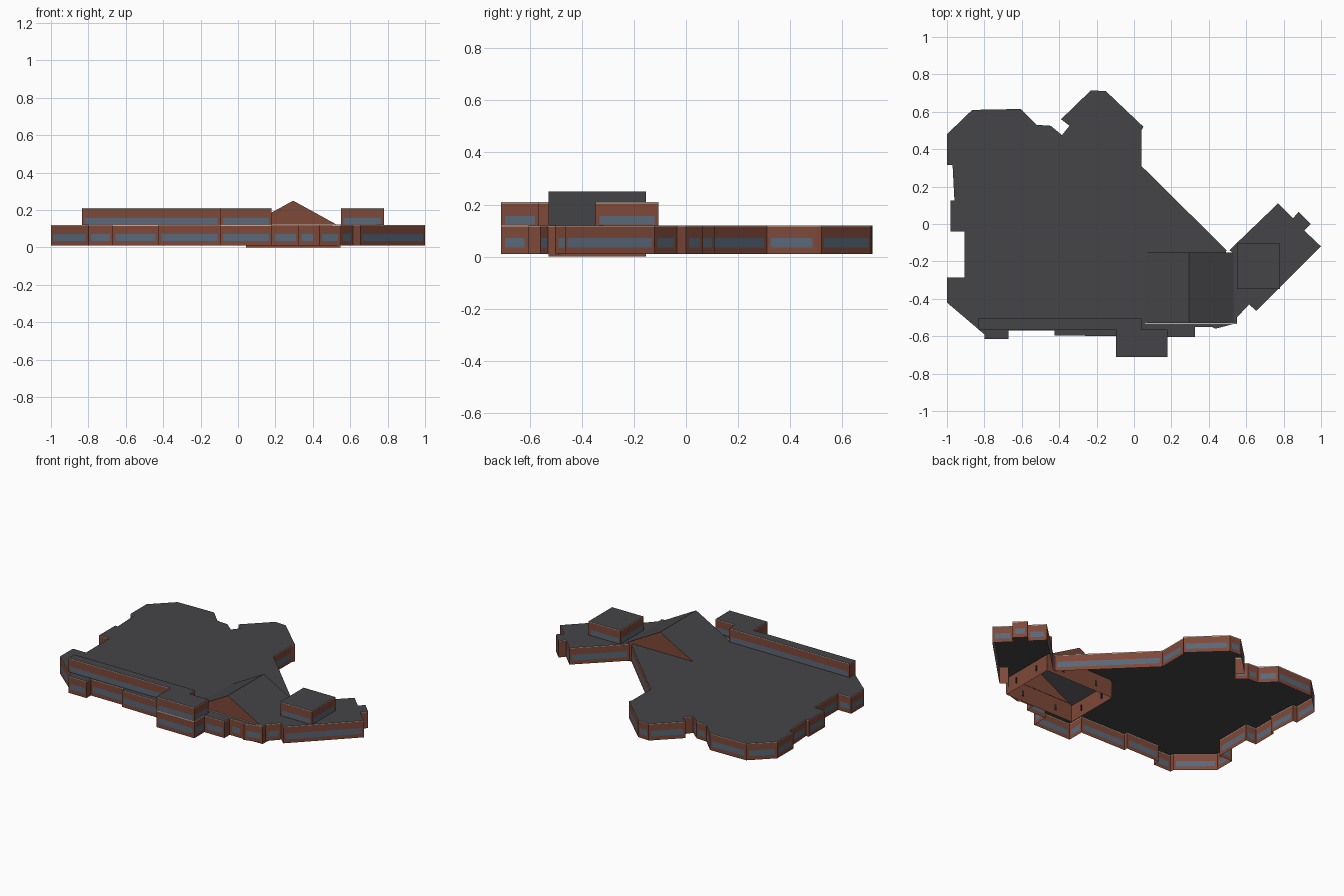
import bpy, bmesh
from mathutils import Vector

if "Cube" in bpy.data.objects:
    bpy.data.objects.remove(bpy.data.objects["Cube"], do_unlink=True)


def material(name, colour):
    m = bpy.data.materials.new(name)
    m.use_nodes = True
    rgba = (*colour, 1)
    m.diffuse_color = rgba
    m.node_tree.nodes["Principled BSDF"].inputs["Base Color"].default_value = rgba
    return m


MATS = [material("brick", (0.21, 0.065, 0.04)),
        material("window_glass", (0.10, 0.14, 0.19)),
        material("slate_roof", (0.06, 0.06, 0.066)),
        material("pale_trim", (0.50, 0.47, 0.39)),
        material("dark_glass", (0.02, 0.022, 0.03))]
BRICK, GLASS, SLATE, TRIM, DARK = range(5)


def finish(name, bm):
    bmesh.ops.remove_doubles(bm, verts=bm.verts, dist=0.0001)
    mesh = bpy.data.meshes.new(name)
    bm.to_mesh(mesh)
    bm.free()
    for m in MATS:
        mesh.materials.append(m)
    obj = bpy.data.objects.new(name, mesh)
    bpy.context.collection.objects.link(obj)
    return obj


def face(bm, points, mat):
    f = bm.faces.new([bm.verts.new(p) for p in points])
    f.material_index = mat


def wall(bm, a, b, rows):
    """Wall from a to b; the second row holds a glass band, the last the trim."""
    a, b = Vector(a), Vector(b)
    length = (b - a).length
    margin = 0.015 / length
    cols = [0, margin, 1 - margin, 1] if length > 0.07 else [0, 1]
    for c, (s, t) in enumerate(zip(cols, cols[1:])):
        p, q = a.lerp(b, s), a.lerp(b, t)
        for r, (lo, hi) in enumerate(zip(rows, rows[1:])):
            mat = TRIM if r == 3 else GLASS if r == 1 and c == 1 else BRICK
            face(bm, [(*p, lo), (*q, lo), (*q, hi), (*p, hi)], mat)


def building(name, outline, rows, roof=None):
    """Open-bottomed block; the outline runs clockwise seen from above."""
    bm = bmesh.new()
    ring = outline[::-1]
    for a, b in zip(ring, ring[1:] + ring[:1]):
        wall(bm, a, b, rows)
    face(bm, [(x, y, rows[-1]) for x, y in (roof or outline)[::-1]], SLATE)
    return finish(name, bm)


# Ground floor: back and east sides, then front and west sides
back = [(-1, .48), (-.865, .61), (-.605, .615), (-.52, .53), (-.445, .525),
        (-.385, .475), (-.345, .525), (-.39, .56), (-.23, .715), (-.15, .71),
        (.05, .52), (.04, .5), (.04, .31), (.495, -.14)]
front = [(.51, -.14), (.77, .11), (.85, .03), (.88, .065), (.945, 0),
         (.91, -.035), (1, -.12), (.655, -.465), (.615, -.43), (.55, -.5),
         (.55, -.53), (.435, -.56), (.415, -.55), (.325, -.55), (.325, -.605),
         (.18, -.605), (.18, -.71), (-.095, -.71), (-.095, -.6),
         (-.425, -.595), (-.425, -.57), (-.67, -.57), (-.67, -.615),
         (-.8, -.615), (-.8, -.59), (-1, -.42), (-1, -.285), (-.905, -.285),
         (-.905, -.04), (-.98, -.04), (-.98, .125), (-.96, .125),
         (-.97, .315), (-1, .315)]
# Opening in the flat roof where the gabled hall rises through
opening = [(.49, -.155), (.06, -.155), (.06, -.525), (.53, -.525), (.53, -.155)]
building("ground_floor", back + front, [.01, .035, .072, .115, .12],
         back + opening + front)

# Upper storeys
upper_rows = [.12, .123, .157, .205, .21]
building("upper_front_range",
         [(-.835, -.505), (.04, -.505), (.04, -.565), (.18, -.565),
          (.18, -.71), (-.095, -.71), (-.095, -.565), (-.835, -.565)], upper_rows)
building("upper_wing_block",
         [(.55, -.105), (.78, -.105), (.78, -.347), (.55, -.347)], upper_rows)

# Gabled hall
x0, x1, y0, y1 = .042, .548, -.527, -.153
xm, eave, ridge = (x0 + x1) / 2, .111, .25
bm = bmesh.new()
for y, order in ((y0, 1), (y1, -1)):
    gable = [(x0, y, 0), (x1, y, 0), (x1, y, eave), (xm, y, ridge), (x0, y, eave)]
    face(bm, gable[::order], BRICK)
for x, order in ((x0, -1), (x1, 1)):
    side = [(x, y0, 0), (x, y1, 0), (x, y1, eave), (x, y0, eave)]
    slope = [(x, y0, eave), (x, y1, eave), (xm, y1, ridge), (xm, y0, ridge)]
    face(bm, side[::order], BRICK)
    face(bm, slope[::order], SLATE)
finish("gabled_hall", bm)


def plate(name, centre, size, mat):
    bm = bmesh.new()
    bmesh.ops.create_cube(bm, size=1)
    bmesh.ops.scale(bm, vec=size, verts=bm.verts)
    bmesh.ops.translate(bm, vec=centre, verts=bm.verts)
    for f in bm.faces:
        f.material_index = mat
    finish(name, bm)


# Narrow hall windows on all four walls
for t in (.25, .75):
    for y in (y0, y1):
        plate("hall_window", (x0 + t * (x1 - x0), y, .055), (.016, .006, .036), DARK)
    for x in (x0, x1):
        plate("hall_window", (x, y0 + t * (y1 - y0), .055), (.016, .006, .036), DARK)

# Pale strip along the foot of the front gable
plate("gable_trim", ((x0 + x1) / 2 + .01, y0 - .004, .119), (.49, .006, .005), TRIM)
